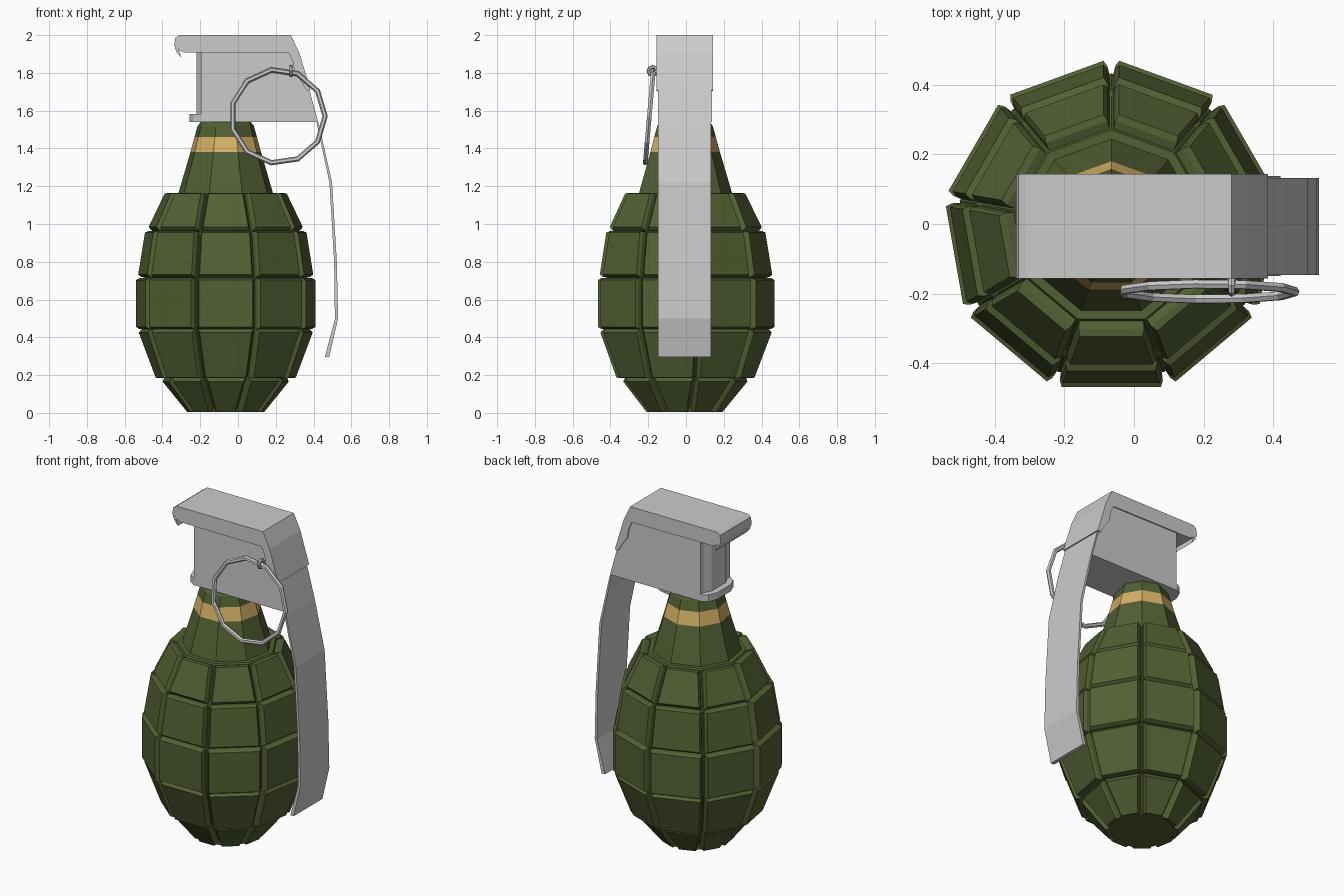
import bpy, bmesh, math
from mathutils import Vector, Matrix

if "Cube" in bpy.data.objects:
    bpy.data.objects.remove(bpy.data.objects["Cube"])

CX, CY, N = -0.065, -0.01, 9
T = math.tan(math.pi / N)


def material(name, rgb):
    m = bpy.data.materials.new(name)
    m.diffuse_color = (*rgb, 1)
    m.use_nodes = True
    m.node_tree.nodes["Principled BSDF"].inputs["Base Color"].default_value = m.diffuse_color
    return m


green = material("olive_paint", (0.085, 0.118, 0.033))
gold = material("yellow_paint", (0.66, 0.44, 0.13))


def finish(name, bm, mat=None):
    bmesh.ops.recalc_face_normals(bm, faces=bm.faces)
    me = bpy.data.meshes.new(name)
    bm.to_mesh(me)
    bm.free()
    ob = bpy.data.objects.new(name, me)
    bpy.context.collection.objects.link(ob)
    if mat:
        me.materials.append(mat)
    return ob


def lathe(name, profile, mat):
    """Nine-sided solid from (radius, z) pairs, radius measured to the corners."""
    bm = bmesh.new()
    rings = [[bm.verts.new((CX + r * math.cos(math.pi / 2 + k * math.tau / N),
                            CY + r * math.sin(math.pi / 2 + k * math.tau / N), z))
              for k in range(N)] for r, z in profile]
    for a, b in zip(rings, rings[1:]):
        for k in range(N):
            j = (k + 1) % N
            bm.faces.new((a[k], a[j], b[j], b[k]))
    bm.faces.new(rings[0])
    bm.faces.new(rings[-1])
    return finish(name, bm, mat)


def prism(name, pts, lo, hi, axis="y"):
    """Extrude an xz outline along y, or an xy outline along z."""
    bm = bmesh.new()
    def place(p, h):
        return (p[0], h, p[1]) if axis == "y" else (p[0], p[1], h)
    a = [bm.verts.new(place(p, lo)) for p in pts]
    b = [bm.verts.new(place(p, hi)) for p in pts]
    for i in range(len(pts)):
        j = (i + 1) % len(pts)
        bm.faces.new((a[i], a[j], b[j], b[i]))
    bm.faces.new(a)
    bm.faces.new(b)
    return finish(name, bm)


def torus(name, major, minor, sides, tube, matrix):
    bm = bmesh.new()
    rings = []
    for i in range(sides):
        u = math.tau * i / sides
        d = Vector((math.cos(u), 0, math.sin(u)))
        rings.append([bm.verts.new(matrix @ (d * (major + minor * math.cos(v)) +
                                            Vector((0, minor * math.sin(v), 0))))
                      for v in (math.tau * j / tube for j in range(tube))])
    for i in range(sides):
        a, b = rings[i], rings[(i + 1) % sides]
        for j in range(tube):
            k = (j + 1) % tube
            bm.faces.new((a[j], b[j], b[k], a[k]))
    return finish(name, bm)


# Raised blocks: five rows of nine, each a bevelled frustum (apothem, z below/above)
rows = [((0.198, 0.004), (0.322, 0.165)), ((0.358, 0.187), (0.443, 0.425)),
        ((0.457, 0.455), (0.457, 0.703)), ((0.446, 0.733), (0.412, 0.955)),
        ((0.393, 0.985), (0.312, 1.162))]
bm = bmesh.new()
core = []
for p, q in rows:
    p, q = Vector(p), Vector(q)
    t = (q - p).normalized()
    n = Vector((t.y, -t.x))
    mid = 0.018
    base = (p - n * 0.05 - t * 0.012, q - n * 0.05 + t * 0.012)
    shoulder = (p - n * mid - t * 0.010, q - n * mid + t * 0.010)
    core.append((p - n * 0.042, q - n * 0.042))
    for k in range(N):
        rot = Matrix.Rotation(-math.pi / 2 + k * math.tau / N, 3, "Z")
        loops = []
        for (lo, hi), gap in ((base, 0.004), (shoulder, 0.012), ((p, q), 0.024)):
            quad = []
            for (r, z), s in ((lo, -1), (lo, 1), (hi, 1), (hi, -1)):
                v = rot @ Vector((r, s * (r * T - gap), max(z, 0)))
                quad.append(bm.verts.new(v + Vector((CX, CY, 0))))
            loops.append(quad)
        for a, b in zip(loops, loops[1:]):
            for i in range(4):
                j = (i + 1) % 4
                bm.faces.new((a[i], a[j], b[j], b[i]))
        bm.faces.new(loops[0])
        bm.faces.new(loops[-1])
finish("shell_blocks", bm, green)

# Inner core seen in the grooves
c = 1 / math.cos(math.pi / N)
profile = [(0.185, 0.004)]
for lo, hi in core:
    profile += [(lo.x * c, max(lo.y, 0.02)), (hi.x * c, hi.y)]
profile = sorted(profile, key=lambda p: p[1])
lathe("shell_core", profile + [(0.28, 1.165)], green)

# Neck with painted band
lathe("neck_lower", [(0.258, 1.15), (0.19, 1.38)], green)
lathe("neck_band", [(0.19, 1.38), (0.168, 1.46)], gold)
lathe("neck_upper", [(0.168, 1.46), (0.151, 1.52), (0.13, 1.545)], green)

# Fuse housing, rounded rear post and its flange
prism("fuse_housing", [(-0.195, 1.54), (0.42, 1.54), (0.37, 1.72), (0.315, 1.91),
                       (0.275, 1.99), (-0.195, 1.99)], -0.149, 0.137)
prism("fuse_post", [(-0.15, -0.125), (-0.195, -0.12), (-0.22, -0.075), (-0.22, 0.065),
                    (-0.195, 0.11), (-0.15, 0.115)], 1.545, 1.95, "z")
prism("fuse_flange", [(-0.15, -0.149), (-0.2, -0.149), (-0.235, -0.125), (-0.257, -0.07),
                      (-0.257, 0.06), (-0.235, 0.115), (-0.2, 0.137), (-0.15, 0.137)],
      1.54, 1.582, "z")

# Lever: hooked top plate, side lobes and long hanging strip
prism("lever_top", [(-0.31, 2.0), (0.28, 2.0), (0.325, 1.905), (0.25, 1.905), (-0.285, 1.908),
                    (-0.312, 1.92), (-0.318, 1.935), (-0.312, 1.915), (-0.30, 1.88),
                    (-0.325, 1.91), (-0.338, 1.945), (-0.332, 1.985)], -0.157, 0.144)
prism("lever_lobe", [(0.25, 1.95), (0.28, 2.0), (0.325, 1.905), (0.384, 1.71), (0.365, 1.705),
                     (0.33, 1.76), (0.30, 1.80), (0.29, 1.86)], -0.157, 0.144)
prism("lever_strip", [(0.28, 1.99), (0.32, 1.91), (0.375, 1.72), (0.43, 1.52), (0.498, 1.22),
                      (0.523, 0.8), (0.53, 0.5), (0.483, 0.297), (0.46, 0.297), (0.513, 0.495),
                      (0.509, 0.8), (0.484, 1.22), (0.415, 1.54), (0.35, 1.72), (0.3, 1.9)],
      -0.147, 0.132)

# Pull ring and pin eye
tilt = Matrix.Translation((0.212, -0.194, 1.57)) @ Matrix.Rotation(math.radians(-5), 4, "X")
if (tilt @ Vector((0, 0, 1))).y < -0.194:
    tilt = Matrix.Translation((0.212, -0.194, 1.57)) @ Matrix.Rotation(math.radians(5), 4, "X")
torus("pull_ring", 0.249, 0.014, 11, 6, tilt)
eye = Matrix.Translation((0.28, -0.177, 1.81)) @ Matrix.Rotation(math.pi / 2, 4, "Z")
torus("pin_eye", 0.022, 0.010, 8, 6, eye)
bm = bmesh.new()
bmesh.ops.create_cone(bm, cap_ends=True, segments=8, radius1=0.014, radius2=0.014, depth=0.06,
                      matrix=Matrix.Translation((0.28, -0.14, 1.80)) @
                      Matrix.Rotation(math.pi / 2, 4, "X"))
finish("safety_pin", bm)
